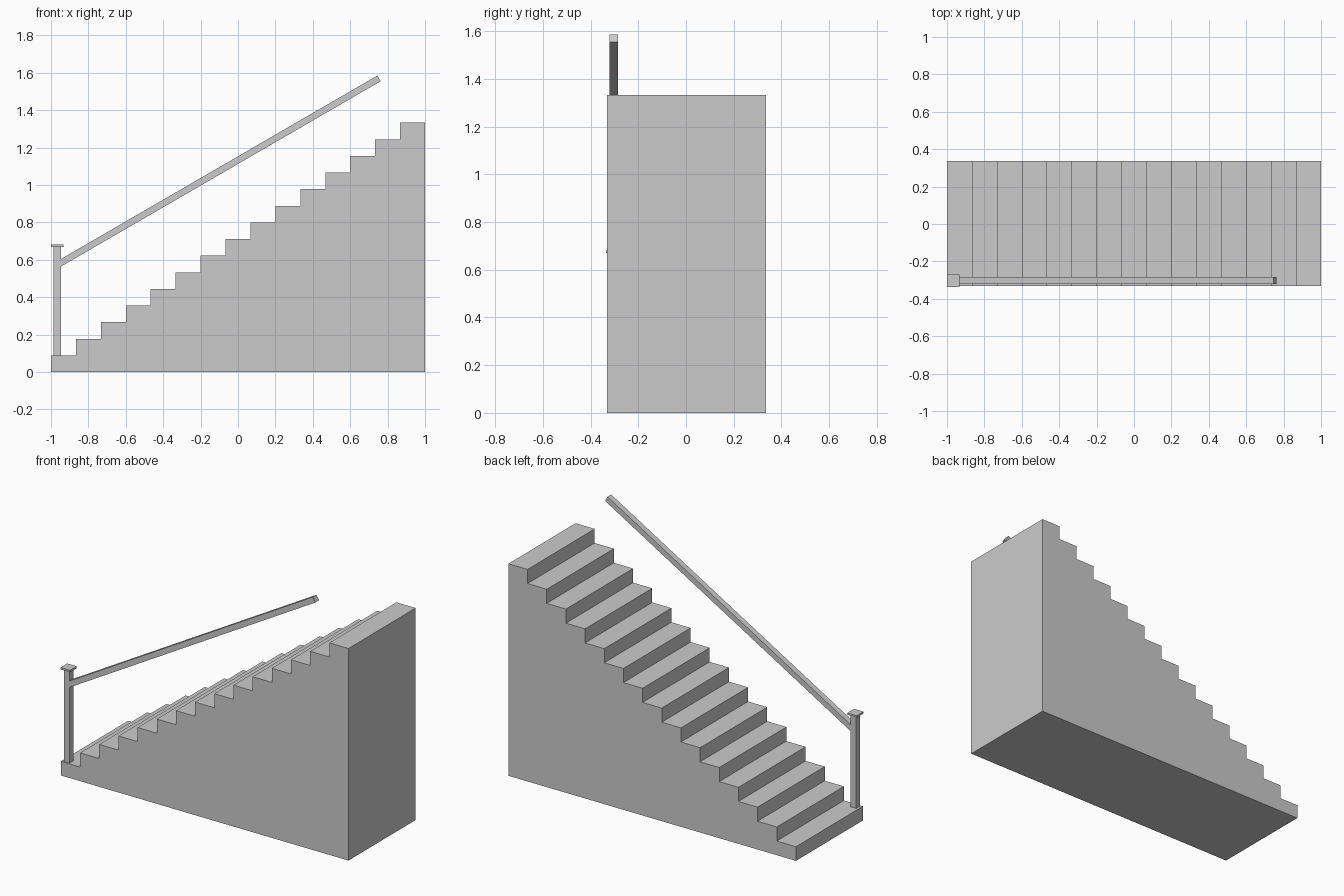
import bpy, math
from mathutils import Matrix, Vector

if "Cube" in bpy.data.objects:
    bpy.data.objects.remove(bpy.data.objects["Cube"])

STEPS = 15
RUN, RISE = 2 / STEPS, 1.333 / STEPS
Y0, Y1 = -0.331, 0.336
POST_X, POST_Y = -0.966, -0.303


def extrude_profile(name, pts, y0, y1):
    """Closed prism from an x-z outline, extruded along y."""
    n = len(pts)
    verts = [(x, y, z) for y in (y0, y1) for x, z in pts]
    faces = [list(range(n)), list(range(2 * n - 1, n - 1, -1))]
    faces += [[i, i + n, (i + 1) % n + n, (i + 1) % n] for i in range(n)]
    me = bpy.data.meshes.new(name)
    me.from_pydata(verts, [], faces)
    ob = bpy.data.objects.new(name, me)
    bpy.context.collection.objects.link(ob)
    return ob


def box(name, centre, size, tilt=0.0):
    bpy.ops.mesh.primitive_cube_add(size=1, location=centre, rotation=(0, -tilt, 0))
    ob = bpy.context.object
    ob.name = name
    ob.data.transform(Matrix.Diagonal((*size, 1)))
    return ob


# solid flight of steps
outline = [(-1, 0), (1, 0), (1, RISE * STEPS)]
for i in reversed(range(STEPS)):
    x = -1 + i * RUN
    outline.append((x, RISE * (i + 1)))
    if i:
        outline.append((x, RISE * i))
extrude_profile("staircase", outline, Y0, Y1)

# newel post and its cap
box("newel_post", (POST_X, POST_Y, 0.38), (0.039, 0.039, 0.59))
box("post_cap", (POST_X, POST_Y, 0.675), (0.066, 0.066, 0.012))

# sloping handrail
low, high = Vector((POST_X, POST_Y, 0.573)), Vector((0.754, POST_Y, 1.57))
d = high - low
box("handrail", (low + high) / 2, (d.length, 0.037, 0.035), math.atan2(d.z, d.x))
